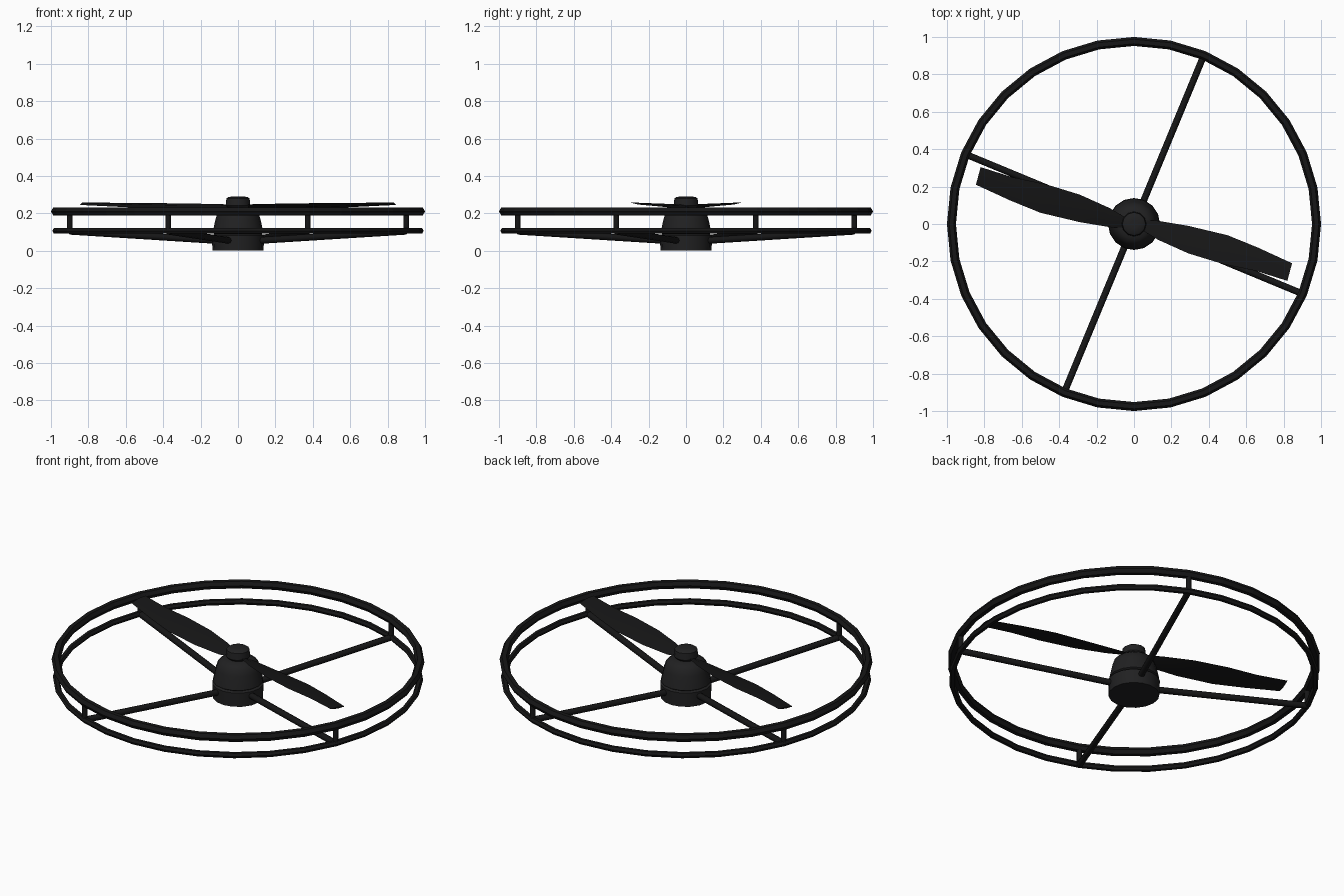
import bpy, math
from mathutils import Vector

if "Cube" in bpy.data.objects:
    bpy.data.objects.remove(bpy.data.objects["Cube"])


def material(name, v):
    m = bpy.data.materials.new(name)
    m.diffuse_color = (v, v, v * 1.05, 1)
    m.use_nodes = True
    m.node_tree.nodes["Principled BSDF"].inputs["Base Color"].default_value = m.diffuse_color
    return m


FRAME = material("black_frame", 0.008)
HUB = material("dark_hub", 0.015)


def mesh_object(name, verts, faces, mat):
    me = bpy.data.meshes.new(name)
    me.from_pydata(verts, [], faces)
    me.validate()
    ob = bpy.data.objects.new(name, me)
    bpy.context.collection.objects.link(ob)
    me.materials.append(mat)
    return ob


def smooth(ob, angle):
    bpy.ops.object.select_all(action='DESELECT')
    ob.select_set(True)
    bpy.context.view_layer.objects.active = ob
    bpy.ops.object.shade_smooth_by_angle(angle=math.radians(angle))


def lathe(name, profile, sides):
    verts = [(r * math.cos(2 * math.pi * i / sides), r * math.sin(2 * math.pi * i / sides), z)
             for r, z in profile for i in range(sides)]
    faces = [(k * sides + i, k * sides + (i + 1) % sides,
              (k + 1) * sides + (i + 1) % sides, (k + 1) * sides + i)
             for k in range(len(profile) - 1) for i in range(sides)]
    faces.append(tuple(reversed(range(sides))))
    faces.append(tuple(range((len(profile) - 1) * sides, len(profile) * sides)))
    ob = mesh_object(name, verts, faces, HUB)
    smooth(ob, 40)


def rod(name, a, b, radius, sides=8):
    a, b = Vector(a), Vector(b)
    bpy.ops.mesh.primitive_cylinder_add(vertices=sides, radius=radius, depth=(b - a).length,
                                        location=(a + b) / 2)
    ob = bpy.context.object
    ob.rotation_euler = (b - a).to_track_quat('Z', 'Y').to_euler()
    ob.name = name
    ob.data.materials.append(FRAME)
    smooth(ob, 50)


# Guard rings
for name, z, r in (("upper_ring", 0.21, 0.024), ("lower_ring", 0.106, 0.017)):
    bpy.ops.mesh.primitive_torus_add(major_segments=32, minor_segments=6,
                                     major_radius=0.976, minor_radius=r, location=(0, 0, z))
    bpy.context.object.name = name
    bpy.context.object.data.materials.append(FRAME)

# Sloping spokes and upright ring posts
for i in range(4):
    a = math.radians(67.5 + 90 * i)
    c, s = math.cos(a), math.sin(a)
    rod(f"spoke_{i + 1}", (0.09 * c, 0.09 * s, 0.053), (0.972 * c, 0.972 * s, 0.104), 0.018)
    rod(f"ring_post_{i + 1}", (0.974 * c, 0.974 * s, 0.106), (0.974 * c, 0.974 * s, 0.21), 0.015)

# Motor base, bell and propeller cap
lathe("motor_base", [(0.137, 0), (0.139, 0.082), (0.122, 0.092)], 16)
lathe("motor_bell", [(0.122, 0.086), (0.136, 0.096), (0.12, 0.17), (0.108, 0.205),
                     (0.082, 0.225), (0.05, 0.23)], 16)
lathe("propeller_cap", [(0.05, 0.225), (0.066, 0.242), (0.062, 0.28), (0.05, 0.288), (0.02, 0.29)], 12)

# Twisted propeller blades: low edge and high edge stations
low_edge = [(0.03, 0.02, 0.233), (0.11, 0.02, 0.225), (0.29, -0.01, 0.222), (0.5, -0.06, 0.228),
            (0.66, -0.125, 0.236), (0.845, -0.21, 0.245)]
high_edge = [(0.02, -0.02, 0.247), (0.13, -0.085, 0.25), (0.29, -0.157, 0.253), (0.48, -0.215, 0.255),
             (0.65, -0.25, 0.256), (0.82, -0.304, 0.259)]
for n, sign in (("right_blade", 1), ("left_blade", -1)):
    verts, faces = [], []
    for lo, hi in zip(low_edge, high_edge):
        lo, hi = Vector(lo), Vector(hi)
        mid = (lo + hi) / 2
        up = Vector((0, 0, 0.005))
        verts += [(sign * p.x, sign * p.y, p.z) for p in (lo, mid + up, hi, mid - up)]
    for k in range(len(low_edge) - 1):
        for j in range(4):
            faces.append((k * 4 + j, k * 4 + (j + 1) % 4, k * 4 + 4 + (j + 1) % 4, k * 4 + 4 + j))
    e = len(verts) - 4
    faces += [(3, 2, 1, 0), (e, e + 1, e + 2, e + 3)]
    smooth(mesh_object(n, verts, faces, FRAME), 30)
